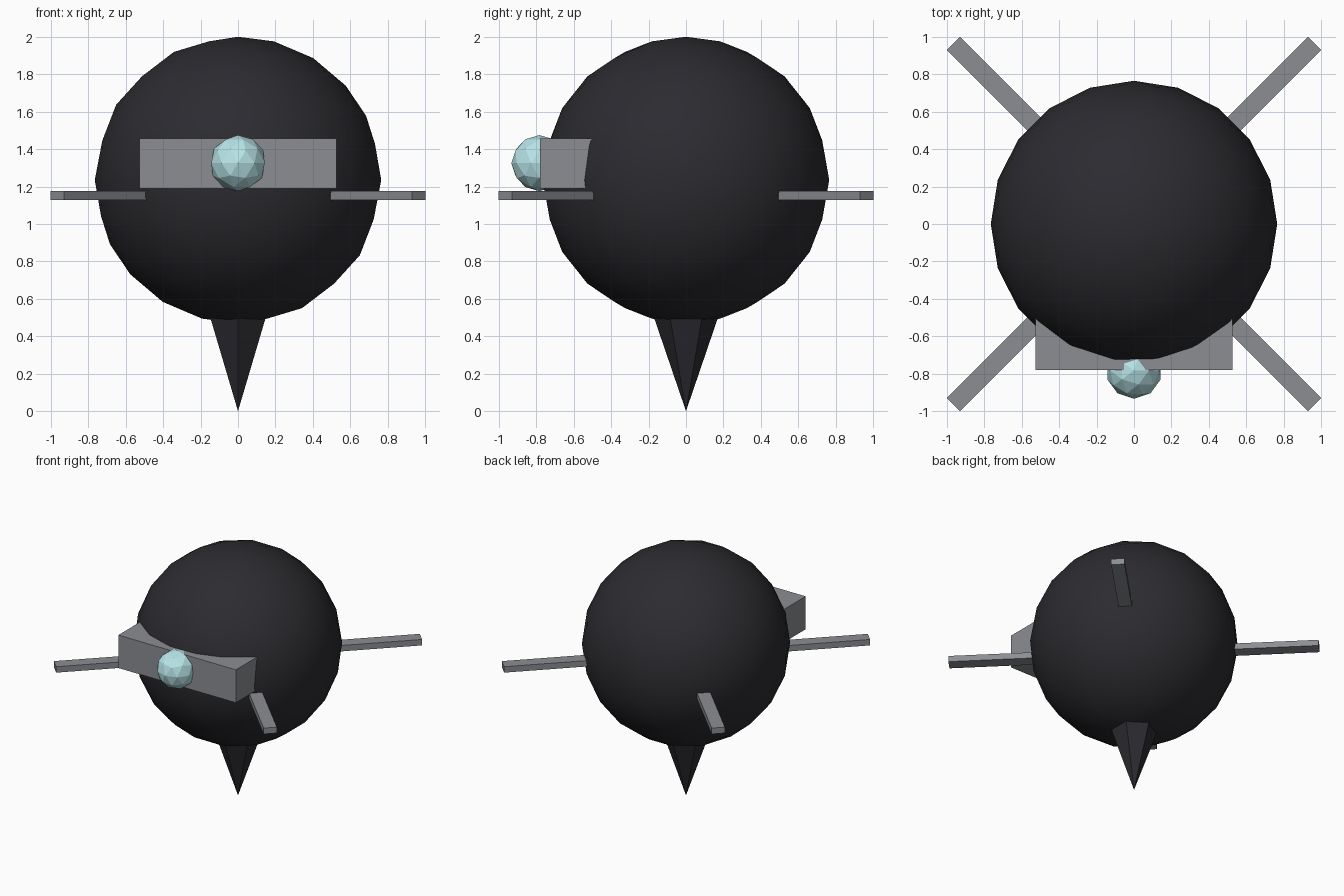
import bpy
from math import radians

if "Cube" in bpy.data.objects:
    bpy.data.objects.remove(bpy.data.objects["Cube"])


def material(name, rgb):
    m = bpy.data.materials.new(name)
    m.diffuse_color = (*rgb, 1)
    m.use_nodes = True
    m.node_tree.nodes["Principled BSDF"].inputs["Base Color"].default_value = m.diffuse_color
    return m


dark = material("dark_shell", (0.025, 0.025, 0.03))
grey = material("grey_metal", (0.26, 0.27, 0.29))
glass = material("pale_blue_glass", (0.48, 0.78, 0.81))


def finish(name, mat):
    ob = bpy.context.object
    ob.name = name
    ob.data.materials.append(mat)
    return ob


def box(name, loc, size, mat, turn=0):
    bpy.ops.mesh.primitive_cube_add(size=1, location=loc, rotation=(0, 0, radians(turn)))
    ob = finish(name, mat)
    ob.scale = size
    return ob


# Round smooth body
bpy.ops.mesh.primitive_ico_sphere_add(subdivisions=3, radius=0.765, location=(0, 0, 1.235))
finish("body", dark)
bpy.ops.object.shade_smooth()

# Six-sided spike pointing down
bpy.ops.mesh.primitive_cone_add(vertices=6, radius1=0, radius2=0.205, depth=0.6,
                                location=(0, 0, 0.3))
finish("bottom_spike", dark)

# Front visor block with faceted eye
box("visor", (0, -0.59, 1.323), (1.054, 0.38, 0.267), grey)
bpy.ops.mesh.primitive_ico_sphere_add(subdivisions=2, radius=0.15, location=(0, -0.783, 1.325))
finish("eye", glass)

# Crossed diagonal bars, running through the body to form four arms
for name, turn in (("arm_bar_a", 45), ("arm_bar_b", -45)):
    box(name, (0, 0, 1.152), (2.73, 0.099, 0.048), grey, turn)
